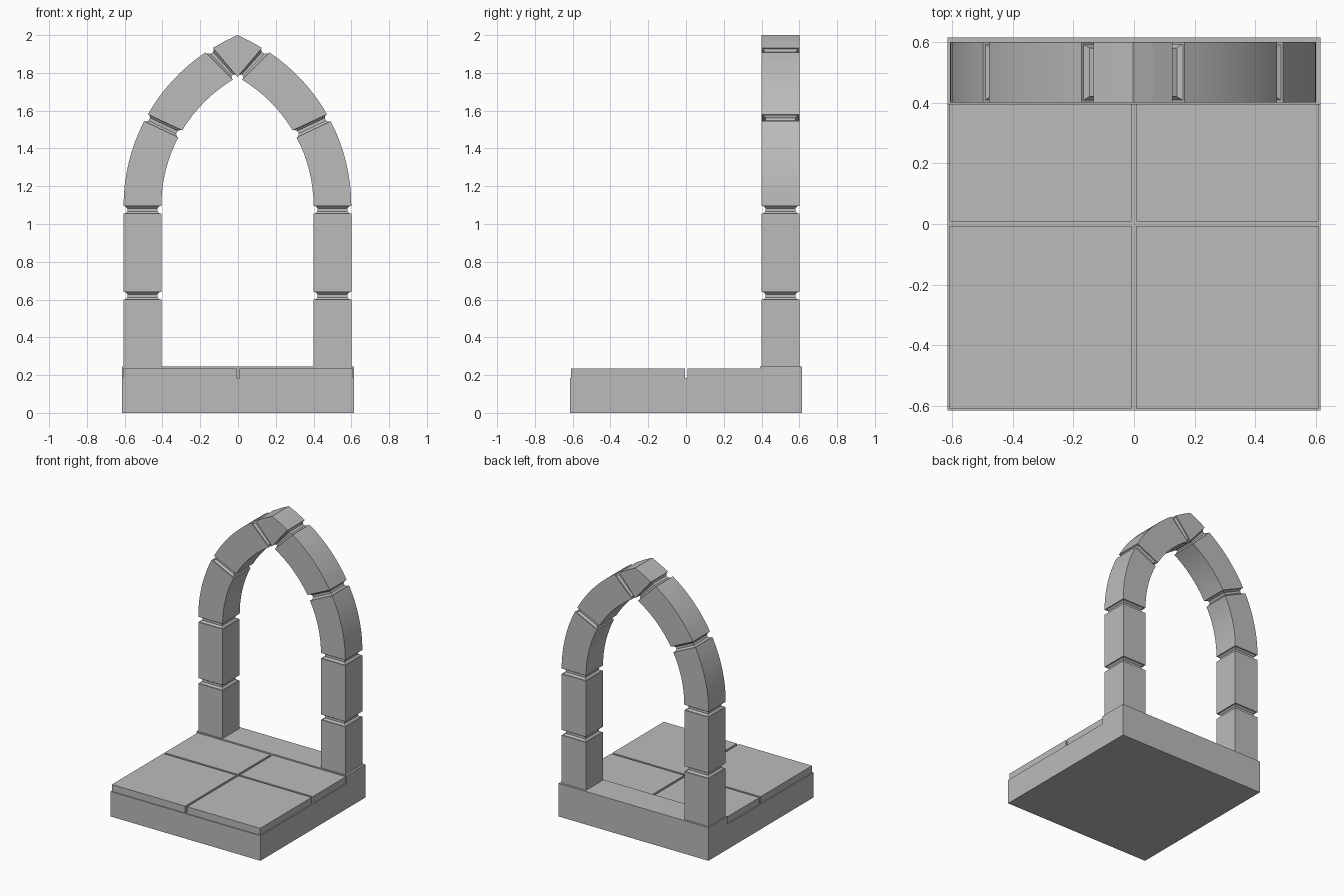
import bpy, bmesh
from math import sin, cos, radians
from mathutils import Vector

cube = bpy.data.objects.get("Cube")
if cube:
    bpy.data.objects.remove(cube, do_unlink=True)

stone = bpy.data.materials.new("grey_stone")
stone.use_nodes = True
GREY = (0.5, 0.5, 0.5, 1)
stone.diffuse_color = GREY
stone.node_tree.nodes["Principled BSDF"].inputs["Base Color"].default_value = GREY

AXIS = -0.003                # arch centre line in x
Y0, Y1 = 0.40, 0.60          # arch front and back
INNER, OUTER = 0.403, 0.603  # pillar faces from the centre line
R_IN, R_OUT = 0.78, 0.98     # arch radii
SPRING = 1.095               # height where the arch begins
CX = OUTER - R_OUT


def loft(name, rings, mirror=False, smooth=False, x=0.0):
    """Closed solid through rings of equal point count."""
    bm = bmesh.new()
    loops = [[bm.verts.new(p) for p in ring] for ring in rings]
    n = len(loops[0])
    for a, b in zip(loops, loops[1:]):
        for i in range(n):
            j = (i + 1) % n
            bm.faces.new((a[i], a[j], b[j], b[i]))
    bm.faces.new(loops[0])
    bm.faces.new(loops[-1])
    bmesh.ops.recalc_face_normals(bm, faces=bm.faces[:])
    me = bpy.data.meshes.new(name)
    bm.to_mesh(me)
    bm.free()
    me.materials.append(stone)
    ob = bpy.data.objects.new(name, me)
    ob.location.x = x
    bpy.context.collection.objects.link(ob)
    if smooth:
        bpy.ops.object.select_all(action='DESELECT')
        ob.select_set(True)
        bpy.context.view_layer.objects.active = ob
        bpy.ops.object.shade_smooth_by_angle(angle=radians(30))
    if mirror:
        ob.modifiers.new("Mirror", 'MIRROR').use_mirror_merge = False
    return ob


def box(name, lo, hi):
    rings = [[(lo[0], lo[1], z), (hi[0], lo[1], z), (hi[0], hi[1], z), (lo[0], hi[1], z)]
             for z in (lo[2], hi[2])]
    return loft(name, rings)


def section(line, inset=0.0):
    """Rectangular ring across the arch, from an inner to an outer (x, z) point."""
    a, b = Vector(line[0]), Vector(line[1])
    d = (b - a).normalized() * inset
    a, b = a + d, b - d
    f, k = Y0 + inset, Y1 - inset
    return [(a.x, f, a.y), (b.x, f, b.y), (b.x, k, b.y), (a.x, k, a.y)]


def level(z):
    return (INNER, z), (OUTER, z)


def cut(a_in, a_out):
    """Line across the arch at the given inner and outer angles."""
    p, q = radians(a_in), radians(a_out)
    return ((CX + R_IN * cos(p), SPRING + R_IN * sin(p)),
            (CX + R_OUT * cos(q), SPRING + R_OUT * sin(q)))


def voussoir(name, start, end, steps=8):
    rings = []
    for i in range(steps + 1):
        t = i / steps
        rings.append(section(cut(*(s + (e - s) * t for s, e in zip(start, end)))))
    loft(name, rings, mirror=True, smooth=True, x=AXIS)


def mortar(name, low, high):
    """Recessed joint, narrowest in the middle."""
    rings = []
    for t, inset in ((0, 0.008), (0.3, 0.02), (0.7, 0.02), (1, 0.008)):
        line = [Vector(p).lerp(Vector(q), t) for p, q in zip(low, high)]
        rings.append(section(line, inset))
    loft(name, rings, mirror=True, x=AXIS)


# Base slab with a raised ledge at the back
HALF, SLAB, LEDGE, STEP = 0.615, 0.185, 0.245, 0.393
side = [(-HALF, 0), (HALF, 0), (HALF, LEDGE), (STEP, LEDGE), (STEP, SLAB), (-HALF, SLAB)]
loft("base", [[(x, y, z) for y, z in side] for x in (-HALF, HALF)])

# Floor tiles
for row, y0, y1 in (("front", -0.608, -0.006), ("back", 0.009, STEP)):
    for hand, x0, x1 in (("right", -0.608, -0.008), ("left", 0.008, 0.608)):
        box(f"floor_tile_{row}_{hand}", (x0, y0, SLAB), (x1, y1, 0.236))

# Pillars
loft("lower_pillar_blocks", [section(level(z)) for z in (LEDGE, 0.60)], mirror=True, x=AXIS)
loft("upper_pillar_blocks", [section(level(z)) for z in (0.64, 1.055)], mirror=True, x=AXIS)
mortar("lower_pillar_joints", level(0.60), level(0.64))
mortar("upper_pillar_joints", level(1.055), level(SPRING))

# Pointed arch
low_end, high_start, high_end = (27.8, 27.3), (30.9, 29.7), (59.1, 56.1)
voussoir("lower_arch_blocks", (0, 0), low_end)
voussoir("upper_arch_blocks", high_start, high_end)
mortar("arch_joints", cut(*low_end), cut(*high_start))

# Keystone
shoulder = (0.13, 1.932)
mortar("keystone_joints", cut(*high_end), ((0.003, 1.782), shoulder))
half = [shoulder, (0.065, 1.969)]
outline = [(0, 1.778)] + half + [(0, 2.0)] + [(-x, z) for x, z in reversed(half)]
loft("keystone", [[(x, y, z) for x, z in outline] for y in (Y0, Y1)], x=AXIS)
